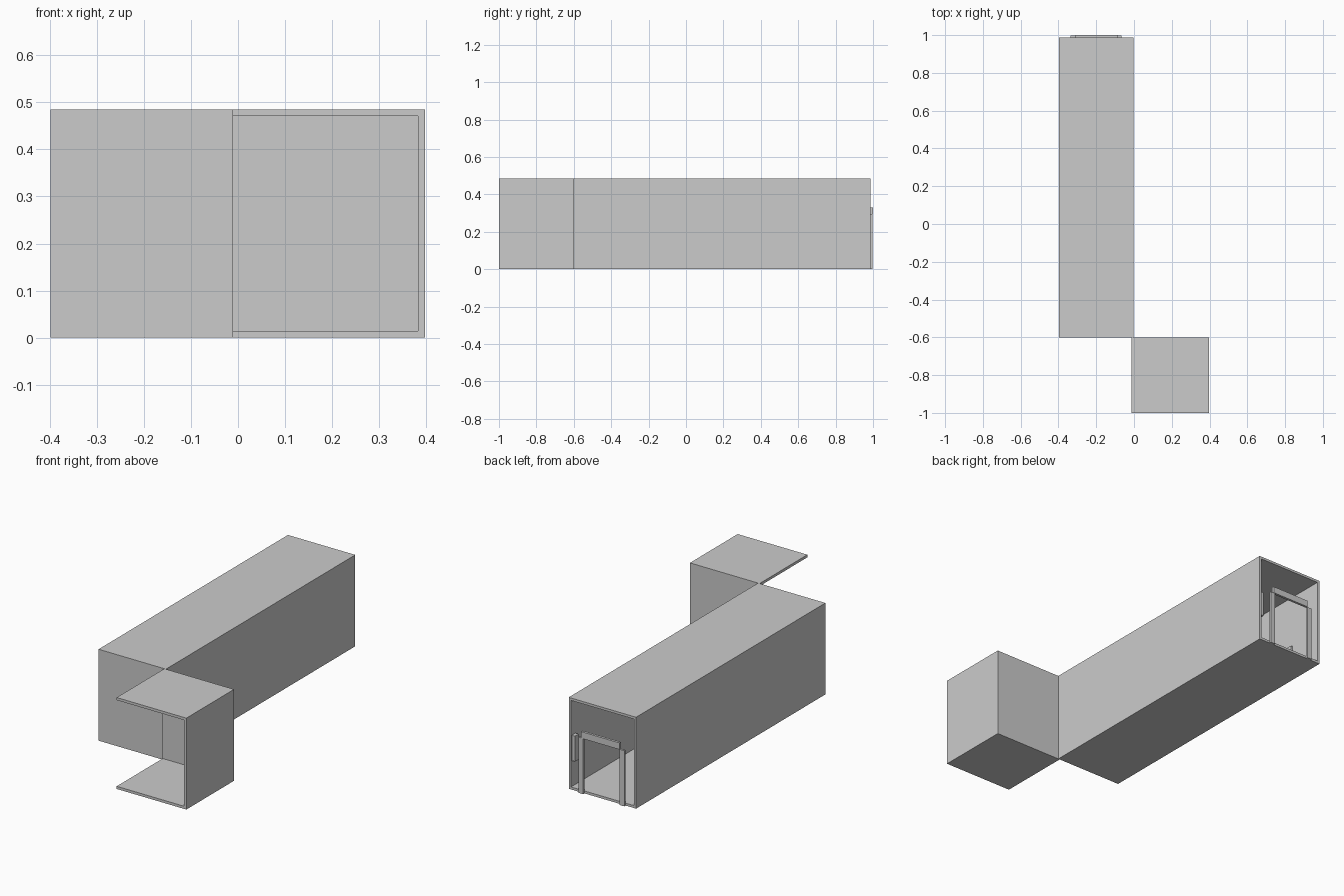
import bpy
import bmesh
from mathutils import Vector

if "Cube" in bpy.data.objects:
    bpy.data.objects.remove(bpy.data.objects["Cube"], do_unlink=True)

# One plain grey for everything
grey = bpy.data.materials.new("plain_grey")
grey.use_nodes = True
GREY = (0.6, 0.6, 0.6, 1)
grey.diffuse_color = GREY
grey.node_tree.nodes["Principled BSDF"].inputs["Base Color"].default_value = GREY


def box(name, low, high, open_sides=(), wall=0):
    """Box between two corners; with a wall thickness it becomes a shell without its open sides."""
    low, high = Vector(low), Vector(high)
    bm = bmesh.new()
    bmesh.ops.create_cube(bm, size=1)
    bmesh.ops.scale(bm, vec=high - low, verts=bm.verts)
    bmesh.ops.translate(bm, vec=(low + high) / 2, verts=bm.verts)
    bm.normal_update()
    gone = [f for f in bm.faces
            if any(f.normal.dot(Vector(d)) > 0.9 for d in open_sides)]
    bmesh.ops.delete(bm, geom=gone, context='FACES')
    mesh = bpy.data.meshes.new(name)
    bm.to_mesh(mesh)
    bm.free()
    mesh.materials.append(grey)
    obj = bpy.data.objects.new(name, mesh)
    bpy.context.collection.objects.link(obj)
    if wall:
        solid = obj.modifiers.new("wall_thickness", 'SOLIDIFY')
        solid.thickness = wall
        solid.offset = -1
        solid.use_even_offset = True
    return obj


BACK, FRONT, RIGHT = (0, 1, 0), (0, -1, 0), (-1, 0, 0)

# Long corridor, open at the back
box("corridor", (-0.398, -0.6, 0), (-0.003, 0.987, 0.485), [BACK], 0.013)

# Corner room, open at the front and on its right
box("corner_room", (-0.012, -1, 0), (0.397, -0.6, 0.485), [FRONT, RIGHT], 0.014)

# Door frame at the back opening
for side, x in (("left", -0.095), ("right", -0.337)):
    box(side + "_door_jamb", (x, 0.987, 0), (x + 0.028, 0.998, 0.295))
box("door_lintel", (-0.309, 0.987, 0.295), (-0.085, 1, 0.33))

# Small panels on the corridor's inner walls
box("left_wall_panel", (-0.035, 0.95, 0.15), (-0.016, 0.98, 0.285))
box("right_wall_panel", (-0.385, 0.75, 0.1), (-0.375, 0.79, 0.185))
